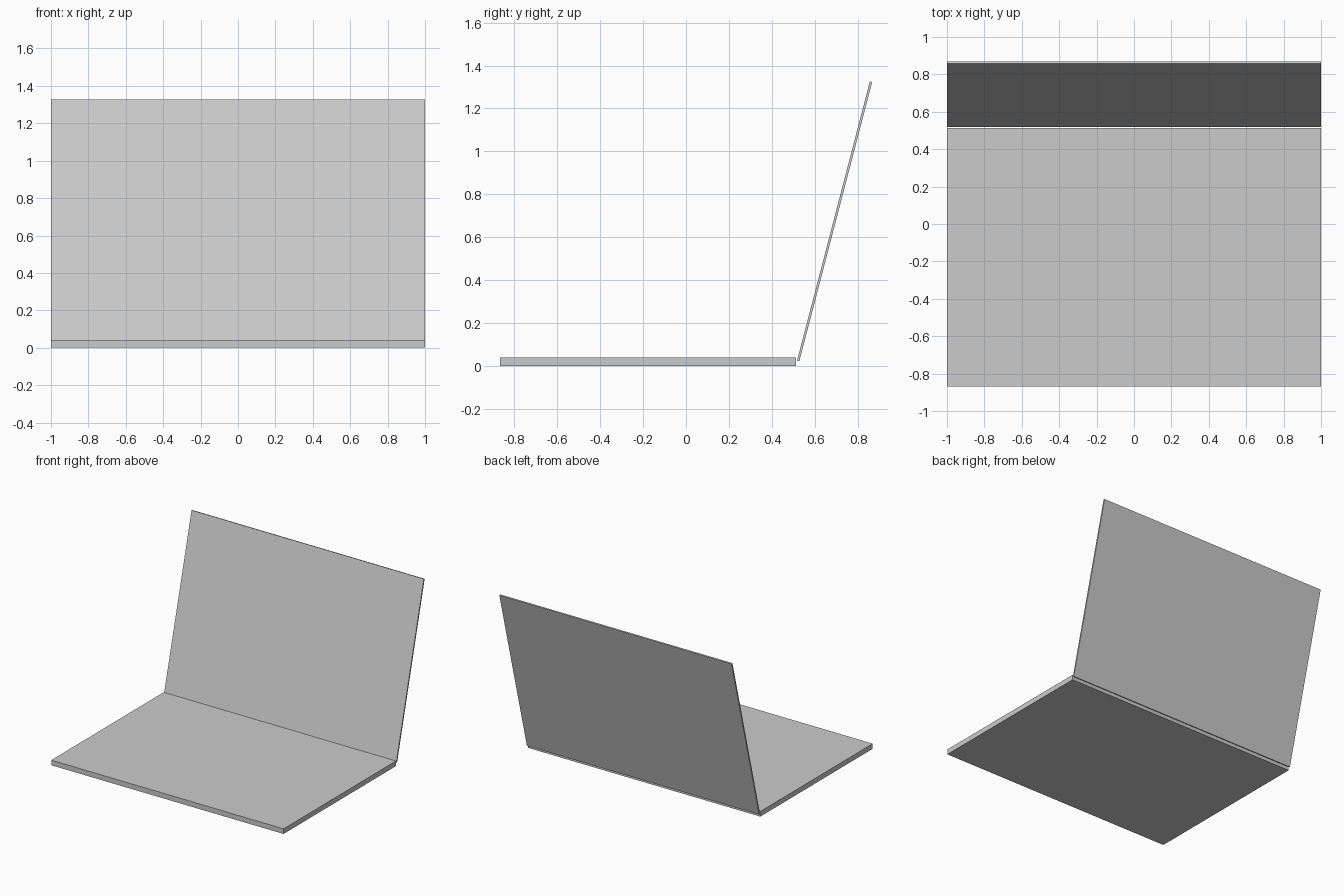
import bpy
from math import atan2, hypot
from mathutils import Matrix

if "Cube" in bpy.data.objects:
    bpy.data.objects.remove(bpy.data.objects["Cube"])


def slab(name, size, centre, tilt=0.0):
    """Box of the given size, tilted about the x axis."""
    bpy.ops.mesh.primitive_cube_add(size=1)
    ob = bpy.context.object
    ob.name = name
    ob.data.transform(Matrix.Diagonal((*size, 1)))
    ob.rotation_euler.x = tilt
    ob.location = centre
    return ob


# keyboard base: flat slab on the ground
slab("base", (2, 1.382, 0.04), (0, -0.177, 0.02))

# screen lid: thin slab leaning back from the rear edge of the base
y0, z0, y1, z1 = 0.523, 0.023, 0.8625, 1.3245
slab("screen_lid", (2, 0.011, hypot(y1 - y0, z1 - z0)),
     (0, (y0 + y1) / 2, (z0 + z1) / 2), -atan2(y1 - y0, z1 - z0))
